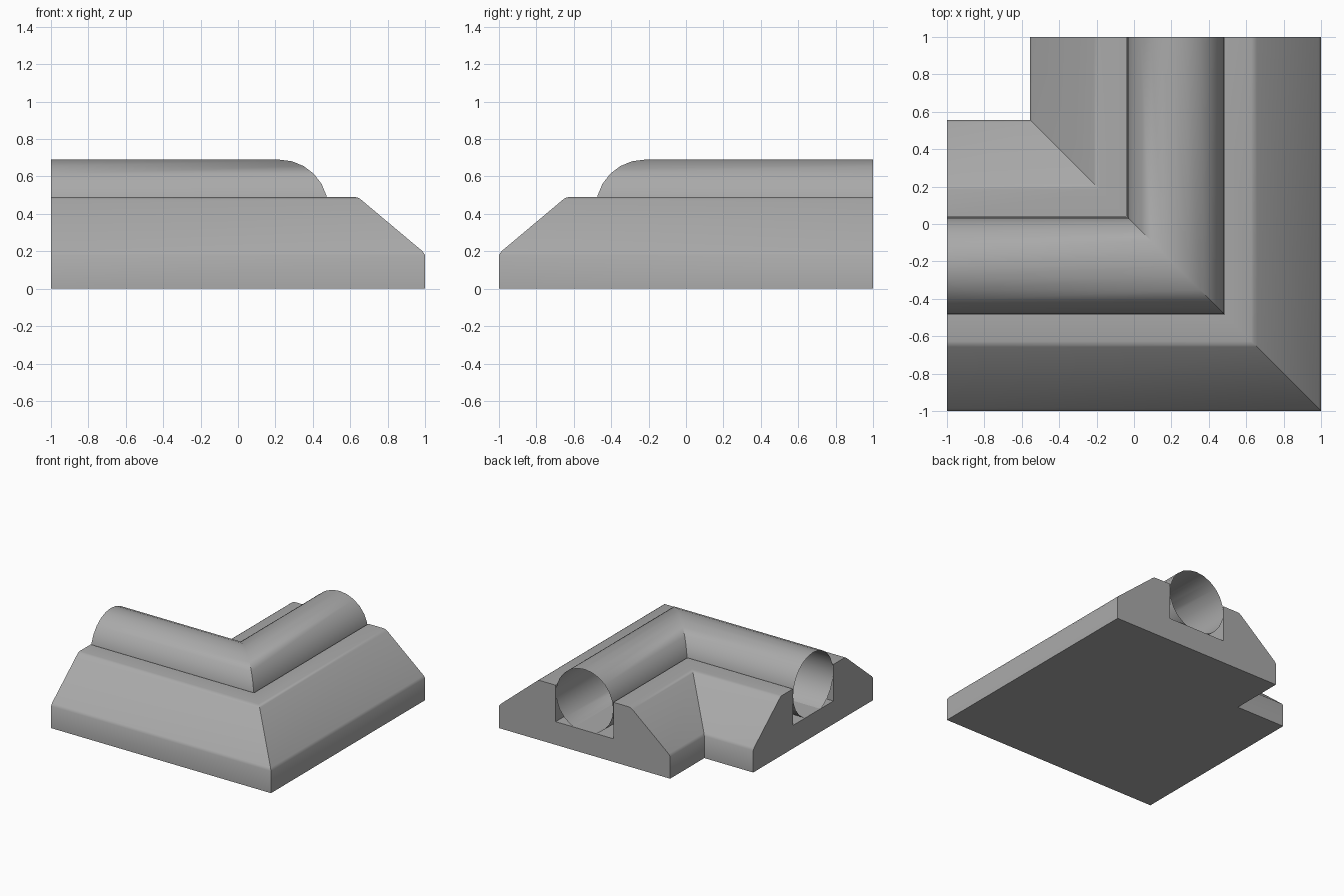
import bpy, bmesh, math

cube = bpy.data.objects.get("Cube")
if cube:
    bpy.data.objects.remove(cube, do_unlink=True)

MID = 0.222          # centre line of the swept section
END = 1.0            # where both legs are cut off

grey = bpy.data.materials.new("plain grey")
grey.use_nodes = True
colour = (0.4, 0.4, 0.4, 1)
grey.diffuse_color = colour
grey.node_tree.nodes["Principled BSDF"].inputs["Base Color"].default_value = colour


def sweep_corner(name, profile, capped, angle):
    """Sweep a closed (offset, height) profile around a mitred right-angle corner."""
    bm = bmesh.new()
    stations = (lambda d: (-END, -d), lambda d: (d, -d), lambda d: (d, END))
    rings = [[bm.verts.new((*place(d), z)) for d, z in profile] for place in stations]
    n = len(profile)
    for a, b in zip(rings, rings[1:]):
        for i in range(n):
            j = (i + 1) % n
            bm.faces.new((a[i], a[j], b[j], b[i]))
    if capped:
        bm.faces.new(rings[0])
        bm.faces.new(rings[-1])
    bmesh.ops.recalc_face_normals(bm, faces=bm.faces)
    mesh = bpy.data.meshes.new(name)
    bm.to_mesh(mesh)
    bm.free()
    mesh.materials.append(grey)
    obj = bpy.data.objects.new(name, mesh)
    bpy.context.collection.objects.link(obj)
    bpy.ops.object.select_all(action='DESELECT')
    obj.select_set(True)
    bpy.context.view_layer.objects.active = obj
    bpy.ops.object.shade_smooth_by_angle(angle=math.radians(angle))
    return obj


# Base: sloped shoulders with softened edges and a square channel
half = [(0.778, 0), (0.778, 0.18), (0.765, 0.2), (0.435, 0.477),
        (0.422, 0.486), (0.405, 0.49), (0.263, 0.49), (0.263, 0.19)]
section = [(MID + d, z) for d, z in half] + [(MID - d, z) for d, z in reversed(half)]
sweep_corner("channel_base", section, True, 35)

# Open-ended pipe lying in the channel
SIDES, RADIUS, HEIGHT = 24, 0.26, 0.43
circle = [(MID + RADIUS * math.cos(2 * math.pi * i / SIDES),
           HEIGHT + RADIUS * math.sin(2 * math.pi * i / SIDES)) for i in range(SIDES)]
sweep_corner("corner_pipe", circle, False, 35)
